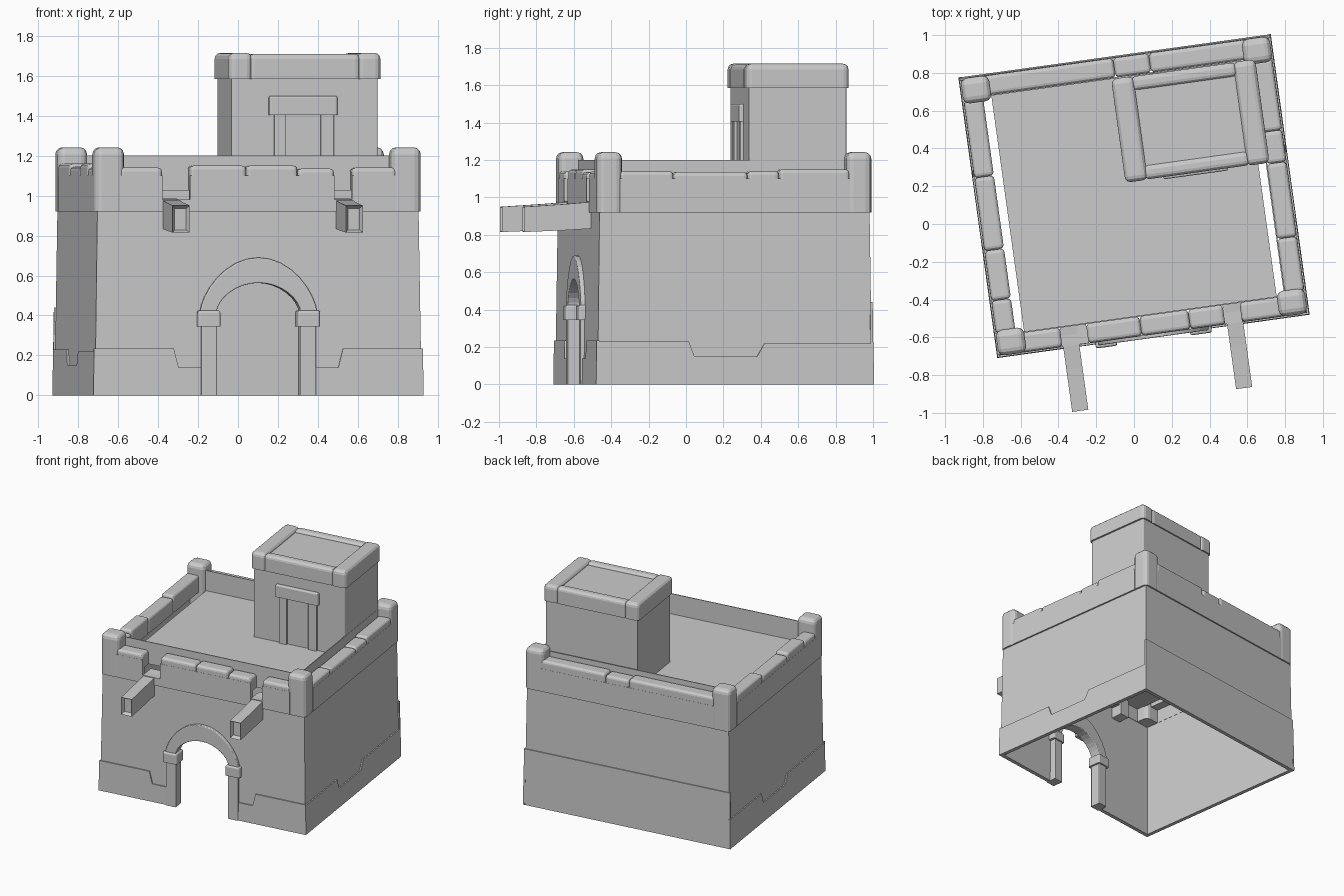
import bpy, bmesh, math
from mathutils import Matrix

cube = bpy.data.objects.get("Cube")
if cube:
    bpy.data.objects.remove(cube, do_unlink=True)

stone = bpy.data.materials.new("pale_grey_stone")
stone.use_nodes = True
GREY = (0.6, 0.6, 0.6, 1)
stone.diffuse_color = GREY
stone.node_tree.nodes["Principled BSDF"].inputs["Base Color"].default_value = GREY

# The whole building is turned a little about its centre
PLACE = Matrix.Translation((0, 0.148, 0)) @ Matrix.Rotation(math.radians(7.9), 4, "Z")
HALF_W, HALF_D = 0.83, 0.745
FLOOR = 1.04
made = []


def finish(name, bm, bevel=0.0, taper=0.0):
    """Round all but the bottom edges, lean the part inward and place it."""
    bmesh.ops.recalc_face_normals(bm, faces=bm.faces)
    if bevel:
        low = min(v.co.z for v in bm.verts) + 0.001
        edges = [e for e in bm.edges if e.calc_face_angle(0) > 0.5
                 and max(v.co.z for v in e.verts) > low]
        bmesh.ops.bevel(bm, geom=edges, offset=bevel, segments=3, profile=0.5,
                        affect="EDGES", clamp_overlap=True)
    for v in bm.verts:
        f = 1 - taper * v.co.z
        v.co.x *= f
        v.co.y *= f
    bm.transform(PLACE)
    mesh = bpy.data.meshes.new(name)
    bm.to_mesh(mesh)
    bm.free()
    mesh.materials.append(stone)
    obj = bpy.data.objects.new(name, mesh)
    bpy.context.collection.objects.link(obj)
    made.append(obj)


def prism(pts, d0, d1, side=0):
    """Extrude an (along, height) outline between two depths on one side.
    Sides: 0 front, 1 left flank (+x), 2 back, 3 right flank (-x)."""
    bm = bmesh.new()
    face = bm.faces.new([bm.verts.new((s, -d0, z)) for s, z in pts])
    ext = bmesh.ops.extrude_face_region(bm, geom=[face])
    moved = [g for g in ext["geom"] if isinstance(g, bmesh.types.BMVert)]
    bmesh.ops.translate(bm, verts=moved, vec=(0, d0 - d1, 0))
    bm.transform(Matrix.Rotation(side * math.pi / 2, 4, "Z"))
    return bm


def rect(a, b, z0, z1):
    return [(a, z0), (b, z0), (b, z1), (a, z1)]


def box(name, u, v, z, bevel=0.0):
    finish(name, prism(rect(*u, *z), -v[0], -v[1]), bevel)


def arc(w, h, peak, n=16):
    """Slightly pointed half ring, from the +side to the -side."""
    out = []
    for i in range(n + 1):
        a = math.pi * i / n
        out.append((w * math.cos(a), 0.42 + h * max(math.sin(a), 0) ** (1 + peak)))
    return out


def extents(side):
    """Half length along a side, and its distance from the centre."""
    return (HALF_W, HALF_D) if side % 2 == 0 else (HALF_D, HALF_W)


SIDES = ["front", "left", "back", "right"]

# Walls: the front one has the arched gateway cut into its outline
for k, label in enumerate(SIDES):
    L, D = extents(k)
    pts = rect(-L + 0.004, L - 0.004, 0, 0.95)
    if k == 0:
        gate = [(0.215, 0)] + arc(0.215, 0.145, 0.25) + [(-0.215, 0)]
        pts = [pts[1], pts[2], pts[3], pts[0]] + gate[::-1]
    finish(label + "_wall", prism(pts, D - 0.025, D - 0.004, k), taper=0.018)

# Raised plinth courses, stepped down where stones are missing
for sign in (-1, 1):
    pts = [(0.29, 0), (0.835, 0), (0.835, 0.235), (0.43, 0.235), (0.405, 0.14), (0.29, 0.14)]
    finish("front_plinth", prism([(sign * s, z) for s, z in pts], HALF_D - 0.01, HALF_D + 0.005),
           taper=0.018)
for k in (1, 3):
    L, D = extents(k)
    L += 0.005
    pts = [(-L, 0), (L, 0), (L, 0.22), (0.16, 0.22), (0.12, 0.15), (-0.22, 0.15),
           (-0.25, 0.23), (-L, 0.23)]
    finish(SIDES[k] + "_plinth", prism(pts, D - 0.01, D + 0.005, k), taper=0.018)
finish("back_plinth", prism(rect(-0.835, 0.835, 0, 0.44), HALF_D - 0.01, HALF_D + 0.004, 2),
       taper=0.018)

# Gateway surround: jambs, capitals and arch ring
for sign in (-1, 1):
    j = sorted((sign * 0.21, sign * 0.29))
    c = sorted((sign * 0.195, sign * 0.31))
    box("gate_jamb", j, (-0.757, -0.67), (0, 0.36), 0.006)
    box("gate_capital", c, (-0.772, -0.66), (0.345, 0.425), 0.012)
ring = arc(0.295, 0.27, 0.35) + arc(0.212, 0.143, 0.25)[::-1]
finish("gate_arch", prism(ring, 0.67, 0.757), 0.006)

# Parapet: solid runs, topped by worn stones (start, end, top height)
RUNS = [[(-0.70, -0.485), (-0.345, 0.385), (0.475, 0.70)],
        [(-0.62, 0.62)], [(-0.70, 0.70)], [(-0.62, 0.62)]]
STONES = [
    [(-0.70, -0.485, 1.14), (-0.345, -0.06, 1.15), (-0.06, 0.2, 1.15),
     (0.2, 0.385, 1.135), (0.475, 0.70, 1.14)],
    [(-0.62, -0.33, 1.14), (-0.33, 0.07, 1.135), (0.07, 0.24, 1.14), (0.24, 0.62, 1.15)],
    [(-0.70, -0.18, 1.165), (-0.18, 0.01, 1.155), (0.01, 0.70, 1.165)],
    [(-0.62, -0.21, 1.16), (-0.21, 0.18, 1.145), (0.18, 0.447, 1.16), (0.447, 0.62, 1.14)],
]
for k, label in enumerate(SIDES):
    L, D = extents(k)
    for a, b in RUNS[k]:
        finish(label + "_parapet_run", prism(rect(a, b, 0.92, 1.1), D - 0.04, D - 0.005, k))
    for a, b, top in STONES[k]:
        finish(label + "_parapet_stone",
               prism(rect(a, b, FLOOR - 0.01, top), D - 0.11, D - 0.006, k), 0.02)
    # Thin upright lining behind the stones
    if label != "right":
        span = L - 0.115
        finish(label + "_parapet_lining",
               prism(rect(-span, span, FLOOR - 0.01, 1.2), D - 0.115, D - 0.108, k))

# Sills under the gaps where the beams come through
for a, b in ((-0.485, -0.345), (0.385, 0.475)):
    finish("parapet_sill", prism(rect(a, b, 0.92, 0.98), HALF_D - 0.11, HALF_D - 0.007))

# Corner posts
for su in (-1, 1):
    for sv in (-1, 1):
        u = sorted((su * 0.675, su * 0.826))
        v = sorted((sv * 0.605, sv * 0.741))
        box("corner_post", u, v, (0.92, 1.242), 0.035)

# Flat roof
box("roof_floor", (-0.675, 0.675), (-0.635, 0.635), (FLOOR - 0.015, FLOOR))

# Projecting beams with a hollow end
for u in (-0.438, 0.438):
    bm = prism([(-1.087, 0.815), (-0.86, 0.825), (-0.62, 0.84), (-0.62, 0.985),
                (-0.86, 0.965), (-1.087, 0.95)], u - 0.043, u + 0.043, 1)
    bmesh.ops.recalc_face_normals(bm, faces=bm.faces)
    end = min(bm.faces, key=lambda f: f.calc_center_median().y)
    bmesh.ops.inset_region(bm, faces=[end], thickness=0.02)
    bmesh.ops.translate(bm, verts=end.verts, vec=(0, 0.03, 0))
    finish("roof_beam", bm)

# Roof tower: body, thick rim and sunken top panel
TU, TV = 0.35, 0.353
box("tower_body", (TU - 0.368, TU + 0.37), (TV - 0.262, TV + 0.264), (FLOOR - 0.01, 1.62), 0.008)
for sign in (-1, 1):
    u = sorted((TU + sign * 0.265, TU + sign * 0.385))
    box("tower_rim_side", u, (TV - 0.277, TV + 0.277), (1.585, 1.715), 0.03)
    v = sorted((TV + sign * 0.2, TV + sign * 0.275))
    box("tower_rim_end", (TU - 0.28, TU + 0.28), v, (1.585, 1.71), 0.025)
box("tower_top_panel", (TU - 0.28, TU + 0.28), (TV - 0.22, TV + 0.22), (1.6, 1.692))

# Tower doorway
for u in ((0.195, 0.255), (0.43, 0.497)):
    box("tower_door_jamb", u, (TV - 0.278, TV - 0.25), (FLOOR - 0.005, 1.42), 0.005)
box("tower_door_lintel", (0.168, 0.513), (TV - 0.287, TV - 0.25), (1.405, 1.5), 0.01)

# Soft shading with crisp edges
for obj in bpy.context.view_layer.objects:
    obj.select_set(obj in made)
bpy.context.view_layer.objects.active = made[0]
bpy.ops.object.shade_smooth_by_angle(angle=math.radians(35))
